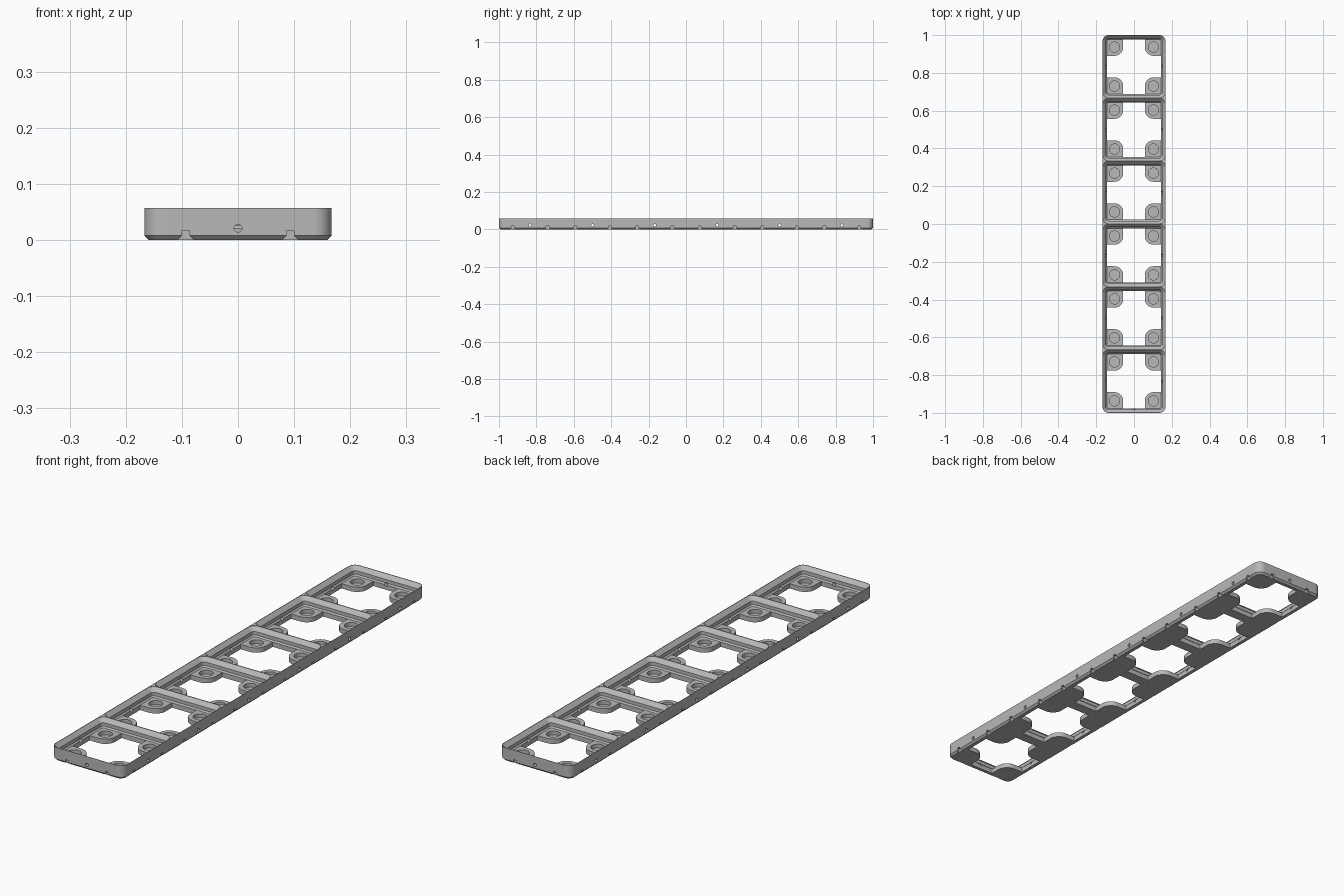
import bpy, bmesh, math
from mathutils import Matrix, Vector

cube = bpy.data.objects.get("Cube")
if cube:
    bpy.data.objects.remove(cube, do_unlink=True)

CELLS = 6
PITCH = 2 / CELLS
HALF = PITCH / 2
TOP = 0.0571
FLOOR = 0.0202       # top of the magnet pads
RADIUS = 0.0317
MAGNET = 0.103       # magnet offset from the cell centre
NOTCH = 0.093
centres = [-1 + PITCH * (i + 0.5) for i in range(CELLS)]

grey = bpy.data.materials.new("light_grey")
grey.use_nodes = True
colour = (0.48, 0.48, 0.48, 1)
grey.diffuse_color = colour
grey.node_tree.nodes["Principled BSDF"].inputs["Base Color"].default_value = colour


def arc(cx, cy, r, start, end, n=8):
    """Points along an arc, angles in degrees."""
    return [(cx + r * math.cos(math.radians(start + (end - start) * i / n)),
             cy + r * math.sin(math.radians(start + (end - start) * i / n)))
            for i in range(n + 1)]


def rounded_rect(hx, hy, r):
    return (arc(hx - r, hy - r, r, 0, 90) + arc(r - hx, hy - r, r, 90, 180)
            + arc(r - hx, r - hy, r, 180, 270) + arc(hx - r, r - hy, r, 270, 360))


def loft(bm, layers, matrix=Matrix()):
    """Closed solid through (outline, z) layers with equal point counts."""
    rings = [[bm.verts.new(matrix @ Vector((x, y, z))) for x, y in outline]
             for outline, z in layers]
    count = len(rings[0])
    for low, high in zip(rings, rings[1:]):
        for i in range(count):
            j = (i + 1) % count
            bm.faces.new((low[i], low[j], high[j], high[i]))
    bm.faces.new(rings[0][::-1])
    bm.faces.new(rings[-1])


def finish(bm, name):
    bmesh.ops.recalc_face_normals(bm, faces=bm.faces)
    mesh = bpy.data.meshes.new(name)
    bm.to_mesh(mesh)
    bm.free()
    mesh.materials.append(grey)
    obj = bpy.data.objects.new(name, mesh)
    bpy.context.collection.objects.link(obj)
    return obj


# Outer block with a chamfered foot
bm = bmesh.new()
loft(bm, [(rounded_rect(HALF - d, 1 - d, RADIUS - d), z)
          for d, z in ((0.008, 0), (0, 0.008), (0, TOP))])
tray = finish(bm, "grid_tray")

# Stepped sockets, open at the top
sockets = bmesh.new()
profile = [(0.0226, FLOOR), (0.0171, 0.0257), (0.0171, 0.04), (0.001, 0.0561), (0.001, 0.07)]
for cy in centres:
    loft(sockets, [(rounded_rect(HALF - d, HALF - d, RADIUS - d), z) for d, z in profile],
         Matrix.Translation((0, cy, 0)))

# Cross-shaped floor openings that leave four rounded pads per cell
openings = bmesh.new()
side = HALF - 0.0226
pad = 0.046
quarter = [(side, MAGNET - pad)] + arc(MAGNET, MAGNET, pad, 270, 180) + [(MAGNET - pad, side)]
cross = []
for turn in range(4):
    rot = Matrix.Rotation(turn * math.pi / 2, 2)
    cross += [tuple(rot @ Vector(p)) for p in quarter]
for cy in centres:
    loft(openings, [(cross, -0.01), (cross, 0.024)], Matrix.Translation((0, cy, 0)))

# Blind magnet holes
magnets = bmesh.new()
circle = arc(0, 0, 0.027, 0, 360, 32)[:-1]
for cy in centres:
    for sx in (-1, 1):
        for sy in (-1, 1):
            loft(magnets, [(circle, 0.0044), (circle, 0.026)],
                 Matrix.Translation((sx * MAGNET, cy + sy * MAGNET, 0)))

# Foot notches and round wall holes on every outer cell edge
edges = bmesh.new()
notch = [(-0.025, -0.01), (0.025, -0.01), (0.007, 0.008),
         (0.007, 0.017), (-0.007, 0.017), (-0.007, 0.008)]
hole = arc(0, 0.021, 0.007, 0, 360, 20)[:-1]
upright = Matrix.Rotation(math.pi / 2, 4, 'X')   # outline z up, depth towards -y


def edge_cuts(angle, distance, along):
    """Two notches and one hole on the wall facing the given direction."""
    turn = Matrix.Rotation(angle, 4, 'Z')
    for offset in (-NOTCH, NOTCH):
        place = turn @ Matrix.Translation((along + offset, 0, 0)) @ upright
        loft(edges, [(notch, distance - 0.009), (notch, distance + 0.02)], place)
    place = turn @ Matrix.Translation((along, 0, 0)) @ upright
    loft(edges, [(hole, distance - 0.03), (hole, distance + 0.02)], place)


for angle in (0, math.pi):
    edge_cuts(angle, 1, 0)
    for cy in centres:
        edge_cuts(angle + math.pi / 2, HALF, cy)

# Cut everything and keep the finished mesh
cutters = [finish(b, n) for b, n in ((sockets, "socket_cutter"), (openings, "opening_cutter"),
                                     (magnets, "magnet_cutter"), (edges, "edge_cutter"))]
for cutter in cutters:
    cutter.hide_render = True
    mod = tray.modifiers.new(cutter.name, 'BOOLEAN')
    mod.operation = 'DIFFERENCE'
    mod.solver = 'EXACT'
    mod.object = cutter
bpy.context.view_layer.update()
result = bpy.data.meshes.new_from_object(tray.evaluated_get(bpy.context.evaluated_depsgraph_get()))
tray.modifiers.clear()
tray.data = result
for cutter in cutters:
    bpy.data.objects.remove(cutter, do_unlink=True)

bpy.ops.object.select_all(action='DESELECT')
tray.select_set(True)
bpy.context.view_layer.objects.active = tray
bpy.ops.object.shade_smooth_by_angle(angle=math.radians(30))
